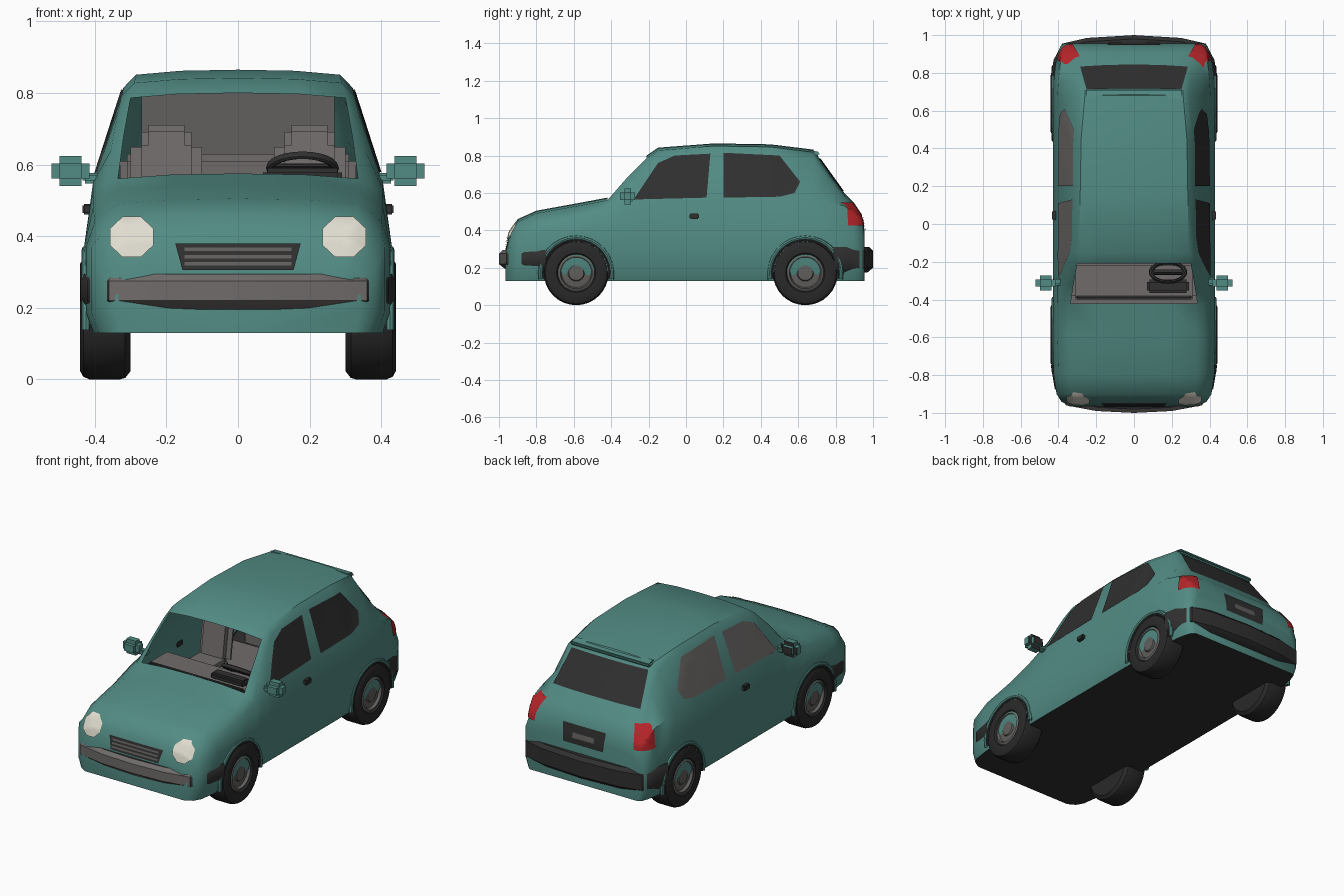
import bpy, bmesh, math
from mathutils import Vector, Matrix
from mathutils.bvhtree import BVHTree

if "Cube" in bpy.data.objects:
    bpy.data.objects.remove(bpy.data.objects["Cube"])


def material(name, r, g, b):
    m = bpy.data.materials.new(name)
    m.use_nodes = True
    m.diffuse_color = (r, g, b, 1)
    m.node_tree.nodes["Principled BSDF"].inputs["Base Color"].default_value = (r, g, b, 1)
    return m


TEAL = material("teal paint", .085, .26, .23)
DARK = material("dark trim", .03, .029, .029)
TYRE = material("tyre rubber", .022, .022, .022)
GREY = material("interior grey", .16, .148, .145)
HUB = material("hub grey", .12, .115, .11)
LAMP = material("lamp cream", .75, .72, .63)
RED = material("tail red", .45, .018, .022)


def finish(bm, name, mats, angle=40):
    mesh = bpy.data.meshes.new(name)
    bm.to_mesh(mesh)
    bm.free()
    for m in mats:
        mesh.materials.append(m)
    mesh.shade_smooth()
    mesh.set_sharp_from_angle(angle=math.radians(angle))
    ob = bpy.data.objects.new(name, mesh)
    bpy.context.collection.objects.link(ob)
    return ob


def grid(bm, rows, closed=False):
    """Skin rows of points with quads."""
    vs = [[bm.verts.new(p) for p in row] for row in rows]
    for a, b in zip(vs, vs[1:]):
        n = len(a)
        for i in range(n if closed else n - 1):
            j = (i + 1) % n
            bm.faces.new((a[i], a[j], b[j], b[i]))
    return vs


def box(name, center, size, mat, bevel=.01, tilt=0):
    bm = bmesh.new()
    m = Matrix.Translation(center) @ Matrix.Rotation(tilt, 4, 'X') @ Matrix.Diagonal((*size, 1))
    bmesh.ops.create_cube(bm, size=1, matrix=m)
    if bevel:
        bmesh.ops.bevel(bm, geom=bm.edges[:], offset=bevel, segments=2, affect='EDGES')
    return finish(bm, name, [mat])


# Body shell: y, half width, belt height, top half width, top height
STATIONS = [
    (-.965, .34, .26, .32, .30), (-.94, .385, .34, .35, .40), (-.90, .41, .40, .365, .46),
    (-.80, .425, .44, .37, .505), (-.58, .43, .48, .37, .545), (-.42, .43, .53, .37, .575),
    (-.32, .43, .55, .355, .69), (-.21, .43, .55, .335, .80), (-.15, .43, .55, .325, .842),
    (.15, .43, .55, .32, .865), (.45, .43, .55, .315, .86), (.68, .43, .55, .295, .832),
    (.76, .425, .55, .30, .72), (.85, .415, .53, .325, .595), (.90, .405, .49, .34, .545),
    (.94, .39, .44, .345, .485), (.955, .37, .36, .33, .40)]
BOTTOM = .13


def ring(y, w, belt, wt, top):
    drop = min(.05, (top - belt) * .6)
    half = [(w * .95, BOTTOM), (w, .19), (w, min(.37, belt - .03)), (w - .025, belt),
            (wt, top - drop), (wt - .035, top - .014), (wt * .5, top - .003)]
    right = [(x, y, z) for x, z in half]
    left = [(-x, y, z) for x, z in reversed(half)]
    return [(0, y, BOTTOM)] + right + [(0, y, top)] + left


bm = bmesh.new()
rings = grid(bm, [ring(*s) for s in STATIONS], closed=True)
bm.faces.new(rings[0])
bm.faces.new(rings[-1])
bmesh.ops.recalc_face_normals(bm, faces=bm.faces[:])
bm.normal_update()
surface = BVHTree.FromBMesh(bm)
# black underside and open windscreen
glass = []
for f in bm.faces:
    c = f.calc_center_median()
    if f.normal.z < -.7:
        f.material_index = 1
    if -.42 < c.y < -.21 and f.normal.z > .3 and abs(c.x) < .29 and c.z > .55:
        glass.append(f)
bmesh.ops.delete(bm, geom=glass, context='FACES')
finish(bm, "body_shell", [TEAL, DARK])


def plate(name, outline, center, direction, mat, offset=.005, mirror=False):
    """Thin panel projected on to the body along a level direction."""
    d = Vector(direction).normalized()
    side, up = d.cross(Vector((0, 0, 1))), Vector((0, 0, 1))
    pts = []
    for a, b in zip(outline, outline[1:] + outline[:1]):
        a, b = Vector(a), Vector(b)
        pts += [a.lerp(b, k / 4) for k in range(4)]
    mid = sum(pts, Vector((0, 0))) / len(pts)
    rows = []
    for s in (1, .75, .5, .25, .02):
        row = []
        for p in pts:
            q = mid.lerp(p, s)
            start = Vector(center) + side * q.x + up * q.y - d
            hit = surface.ray_cast(start, d)[0] or surface.find_nearest(start + d)[0]
            row.append(hit - d * offset)
        rows.append(row)
    for sign in ((1, -1) if mirror else (1,)):
        bm = bmesh.new()
        vs = grid(bm, [[(p.x * sign, p.y, p.z) for p in r] for r in rows], closed=True)
        bm.faces.new(vs[-1])
        bm.normal_update()
        out = Vector((d.x * sign, d.y, 0))
        for f in bm.faces:
            if f.normal.dot(out) > 0:
                f.normal_flip()
        finish(bm, name + ("" if not mirror else "_left" if sign > 0 else "_right"), [mat])


def rect(w, z0, z1, w2=None):
    w2 = w2 or w
    return [(-w, z0), (w, z0), (w2, z1), (-w2, z1)]


def octagon(w, h):
    return [(w * math.cos(a) * 1.06, h * math.sin(a) * 1.06)
            for a in [math.pi / 8 + k * math.pi / 4 for k in range(8)]]


# Side windows, drawn as (y, z) outlines
front_window = [(-.28, .565), (-.15, .76), (-.06, .80), (.13, .81), (.11, .575)]
rear_window = [(.20, .575), (.20, .815), (.50, .80), (.61, .66), (.58, .60), (.50, .58)]
for label, outline in (("front", front_window), ("rear", rear_window)):
    plate(label + "_window_left", outline, (0, 0, 0), (-1, 0, 0), DARK)
    plate(label + "_window_right", [(-y, z) for y, z in outline], (0, 0, 0), (1, 0, 0), GREY)

# Front and rear details
FRONT, BACK = (0, 1, 0), (0, -1, 0)
plate("rear_window", rect(.285, .61, .785, .25), (0, .7, 0), BACK, DARK)
plate("plate_recess", rect(.13, .36, .47, .14), (0, .9, 0), BACK, DARK)
plate("number_plate", rect(.07, .395, .425), (0, .9, 0), BACK, HUB, .008)
plate("grille", rect(.155, .305, .38, .175), (0, -.9, 0), FRONT, DARK)
for k in range(3):
    z = .318 + k * .02
    plate(f"grille_bar_{k}", rect(.15, z, z + .01), (0, -.9, 0), FRONT, HUB, .009)
plate("headlight", octagon(.062, .058), (.297, -.9, .398), FRONT, LAMP, .008, True)
plate("tail_light", rect(.06, -.065, .06, .05), (.35, .89, .49), (-.6, -.8, 0), RED, .008, True)


# Bumpers swept round the corners
def bumper(name, half, z0, z1, mats):
    path = [(-x, y) for x, y in reversed(half[1:])] + half
    section = [(.90, z0), (.97, z0), (1, z0 + .025), (1, z1 - .02), (.98, z1), (.90, z1)]
    bm = bmesh.new()
    grid(bm, [[(x * s, y * s, z) for x, y in path] for s, z in section])
    bmesh.ops.recalc_face_normals(bm, faces=bm.faces[:])
    bm.normal_update()
    for f in bm.faces:
        if f.normal.y < -.6 and f.calc_center_median().x < .3:
            f.material_index = len(mats) - 1
    finish(bm, name, mats)


bumper("front_bumper", [(0, -1), (.2, -.99), (.36, -.96), (.42, -.87), (.44, -.75)],
       .195, .295, [DARK, GREY])
bumper("rear_bumper", [(0, 1), (.25, .985), (.38, .955), (.425, .87), (.44, .79)],
       .175, .31, [DARK])


# Wheels turned about the axle, with arches above
def wheel(name, sx, y):
    r, n = .173, 32
    section = [(.30, .002), (.30, .15), (.315, r - .004), (.33, r), (.415, r), (.432, r - .007),
               (.441, .15), (.437, .105), (.428, .098), (.434, .085), (.418, .078),
               (.422, .045), (.43, .04), (.432, .002)]
    bm = bmesh.new()
    rows = [[(sx * x, y + q * math.cos(t * math.tau / n), r + q * math.sin(t * math.tau / n))
             for t in range(n)] for x, q in section]
    vs = grid(bm, rows, closed=True)
    bm.faces.new(vs[0])
    bm.faces.new(vs[-1])
    bmesh.ops.recalc_face_normals(bm, faces=bm.faces[:])
    for f in bm.faces:
        p = f.calc_center_median()
        if abs(p.x) > .41 and max(math.hypot(v.co.y - y, v.co.z - r) for v in f.verts) < .104:
            f.material_index = 1
    finish(bm, name, [TYRE, HUB], 35)
    # painted arch lip and dark liner
    for part, radius, width, mat in (("arch", .192, .012, TEAL), ("liner", .178, .009, DARK)):
        bm = bmesh.new()
        rows = []
        for k in range(17):
            a = math.pi * (k / 16 * 1.1 - .05)
            rows.append([(sx * (.425 + width * math.cos(b)), y + (radius + width * math.sin(b)) * math.cos(a),
                          .17 + (radius + width * math.sin(b)) * math.sin(a))
                         for b in [j * math.tau / 8 for j in range(8)]])
        grid(bm, rows, closed=True)
        bmesh.ops.recalc_face_normals(bm, faces=bm.faces[:])
        finish(bm, name + "_" + part, [mat])


for sx, label in ((1, "left"), (-1, "right")):
    wheel("front_wheel_" + label, sx, -.587)
    wheel("rear_wheel_" + label, sx, .638)
    # mirror with dark glass, its arm, and the door handle
    mirror = box("mirror_" + label, (sx * .468, -.312, .582), (.105, .08, .085), TEAL, .022)
    mirror.data.materials.append(DARK)
    for f in mirror.data.polygons:
        if f.normal.y > .9:
            f.material_index = 1
    box("mirror_arm_" + label, (sx * .405, -.305, .562), (.06, .04, .03), TEAL, .008)
    box("door_handle_" + label, (sx * .42, .045, .475), (.03, .05, .03), DARK, .005)
    # front seat
    box("seat_cushion_" + label, (sx * .2, -.05, .40), (.22, .26, .12), GREY, .03)
    box("seat_back_" + label, (sx * .2, .09, .55), (.2, .07, .26), GREY, .03, -.15)
    box("head_rest_" + label, (sx * .2, .105, .66), (.14, .06, .1), GREY, .02, -.15)

# Roof lip and sills
box("roof_lip", (0, .685, .813), (.52, .06, .022), TEAL, .008, -.2)

# Cabin
box("cabin_floor", (0, .05, .30), (.78, .94, .04), GREY, 0)
box("rear_seat", (0, .55, .47), (.66, .08, .32), GREY, .02)
box("cabin_back_wall", (0, .64, .67), (.54, .01, .26), HUB, 0)
box("dashboard", (0, -.30, .49), (.66, .2, .13), GREY, .02)
box("dashboard_front", (0, -.385, .545), (.62, .03, .03), DARK, .008)
box("instrument_hood", (.18, -.33, .57), (.22, .07, .04), DARK, .012)

# Steering wheel
bm = bmesh.new()
tilt = Matrix.Translation((.18, -.255, .59)) @ Matrix.Rotation(math.radians(-35), 4, 'X')
rows = []
for k in range(25):
    a = k * math.tau / 24
    rows.append([tilt @ Vector(((.09 + .012 * math.cos(b)) * math.cos(a),
                                (.09 + .012 * math.cos(b)) * math.sin(a) * .7, .012 * math.sin(b)))
                 for b in [j * math.tau / 8 for j in range(8)]])
grid(bm, rows, closed=True)
bmesh.ops.remove_doubles(bm, verts=bm.verts[:], dist=.0005)
bmesh.ops.recalc_face_normals(bm, faces=bm.faces[:])
finish(bm, "steering_wheel", [DARK])
box("steering_hub", (.18, -.255, .59), (.16, .03, .02), DARK, .006, math.radians(-35))
